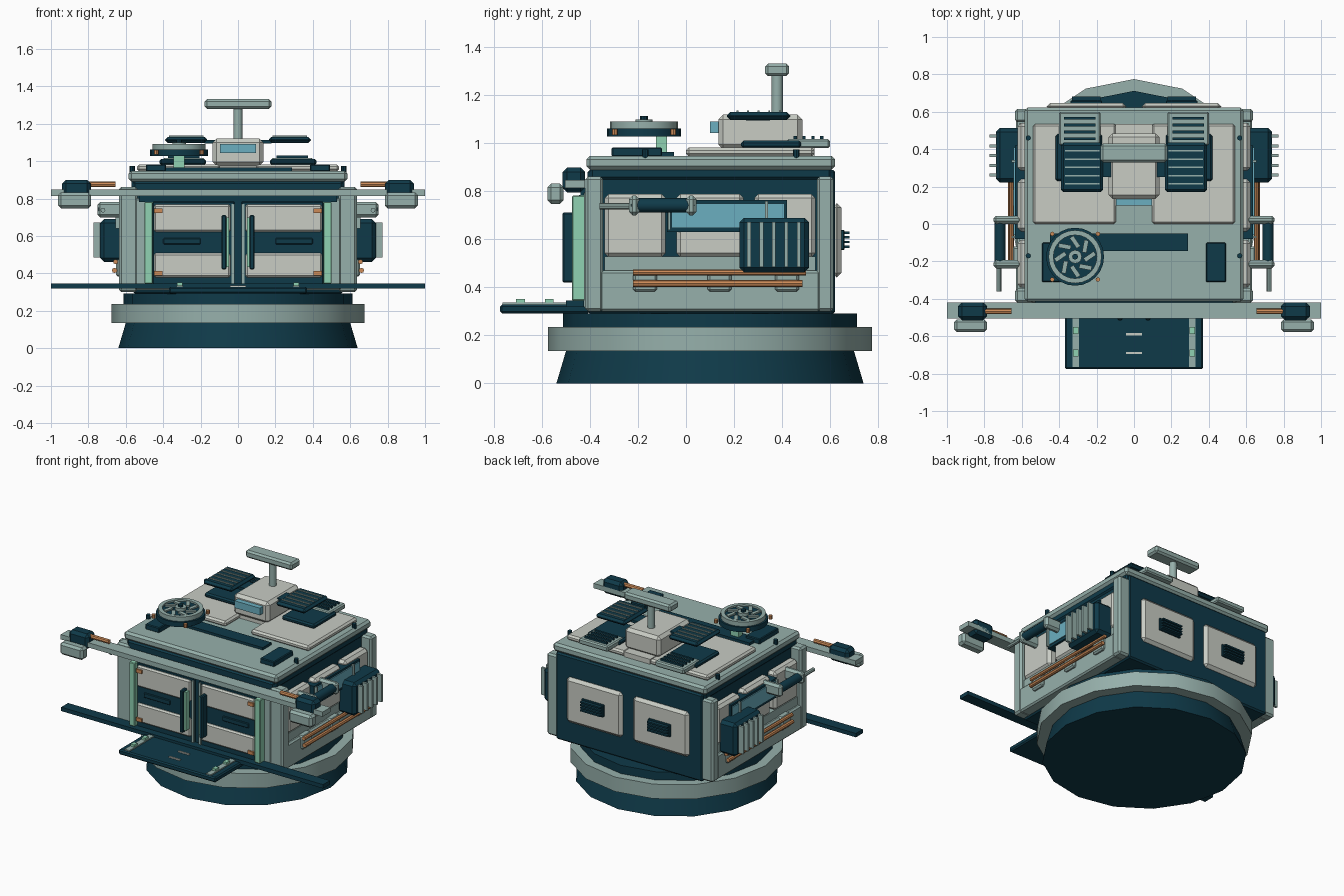
import bpy, bmesh, math
from mathutils import Vector, Matrix

if "Cube" in bpy.data.objects:
    bpy.data.objects.remove(bpy.data.objects["Cube"])


def material(name, hex_code):
    m = bpy.data.materials.new(name)
    srgb = [int(hex_code[i:i + 2], 16) / 255 for i in (0, 2, 4)]
    m.diffuse_color = [c / 12.92 if c < .04045 else ((c + .055) / 1.055) ** 2.4 for c in srgb] + [1]
    m.use_nodes = True
    m.node_tree.nodes["Principled BSDF"].inputs["Base Color"].default_value = m.diffuse_color
    return m


SAGE = material("sage", "96B0AB")
LIGHT = material("pale_grey", "C8CCC4")
DARK = material("dark_teal", "0F3A49")
MINT = material("mint", "90D2B2")
COPPER = material("copper", "CC8B58")
BLUE = material("glass_blue", "6BAFC0")


def finish(name, bm, mat, mirror=False, smooth=False):
    bmesh.ops.recalc_face_normals(bm, faces=bm.faces)
    me = bpy.data.meshes.new(name)
    bm.to_mesh(me)
    bm.free()
    me.materials.append(mat)
    ob = bpy.data.objects.new(name, me)
    bpy.context.collection.objects.link(ob)
    if mirror:
        ob.modifiers.new("Mirror", 'MIRROR')
    if smooth:
        bpy.ops.object.select_all(action='DESELECT')
        ob.select_set(True)
        bpy.context.view_layer.objects.active = ob
        bpy.ops.object.shade_smooth_by_angle(angle=math.radians(35))
    return ob


def box(name, x, y, z, mat, bevel=0.0, mirror=False):
    """Box from min/max ranges, with chamfered edges."""
    bm = bmesh.new()
    bmesh.ops.create_cube(bm, size=1)
    for v in bm.verts:
        v.co = [r[0] if c < 0 else r[1] for c, r in zip(v.co, (x, y, z))]
    if bevel:
        bmesh.ops.bevel(bm, geom=bm.edges[:], offset=bevel, segments=1, affect='EDGES')
    return finish(name, bm, mat, mirror)


def cyl(name, a, b, r, mat, n=16, r2=None, mirror=False):
    """Cylinder or cone between two points."""
    a, b = Vector(a), Vector(b)
    bm = bmesh.new()
    turn = (b - a).to_track_quat('Z', 'Y').to_matrix().to_4x4()
    bmesh.ops.create_cone(bm, cap_ends=True, segments=n, radius1=r, radius2=r if r2 is None else r2,
                          depth=(b - a).length, matrix=Matrix.Translation((a + b) / 2) @ turn)
    return finish(name, bm, mat, mirror, True)


def ring(name, centre, r_in, r_out, z, mat, n=24):
    """Flat hoop with a rectangular section."""
    bm = bmesh.new()
    section = [(r_in, z[0]), (r_out, z[0]), (r_out, z[1]), (r_in, z[1])]
    loops = [[bm.verts.new((centre[0] + r * math.cos(t), centre[1] + r * math.sin(t), h)) for r, h in section]
             for t in (math.tau * i / n for i in range(n))]
    for i in range(n):
        p, q = loops[i], loops[(i + 1) % n]
        for k in range(4):
            bm.faces.new((p[k], q[k], q[(k + 1) % 4], p[(k + 1) % 4]))
    return finish(name, bm, mat, False, True)


# Round pedestal
for name, z0, z1, r, r2, mat in (("base_foot", 0, .135, .64, .60, DARK), ("base_ring", .135, .235, .675, .675, SAGE),
                                 ("base_collar", .235, .292, .612, .612, DARK)):
    cyl(name, (0, .1, z0), (0, .1, z1), r, mat, 16, r2)

# Hull, posts, roof
box("hull_core", (-.56, .56), (-.41, .622), (.29, .89), DARK, .01)
box("hull_top_band", (-.57, .57), (-.4, .605), (.85, .9), DARK, .01)
box("roof_slab", (-.585, .585), (-.415, .622), (.89, .948), SAGE, .015)
for tag, y in (("front", (-.42, -.345)), ("back", (.545, .615))):
    box(tag + "_post", (.535, .635), y, (.3, .862), SAGE, .012, True)
box("side_sill", (.55, .632), (-.36, .56), (.3, .47), SAGE, .01, True)
box("side_ledge", (.55, .612), (-.34, .54), (.46, .528), SAGE, 0, True)
cyl("roof_bolt_back", (.565, .46, .94), (.565, .46, .975), .014, DARK, 8, mirror=True)
cyl("roof_bolt_front", (.565, -.17, .94), (.565, -.17, .975), .014, DARK, 8, mirror=True)

# Side panels and window
for i, (y0, y1) in enumerate(((-.34, -.085), (-.04, .24), (.285, .54))):
    box(f"side_panel_{i}", (.55, .622), (y0, y1), (.525, .79), LIGHT, .018, True)
box("window_frame", (.57, .637), (-.08, .42), (.63, .765), DARK, 0, True)
box("side_window", (.6, .644), (-.06, .41), (.648, .75), BLUE, 0, True)
for i, y in enumerate((-.07, .335)):
    box(f"window_bar_{i}", (.62, .655), (y - .006, y + .006), (.64, .76), SAGE, 0, True)

# Finned side box
box("side_radiator", (.6, .737), (.222, .513), (.462, .69), DARK, .02, True)
for i in range(5):
    y = .262 + i * .052
    box(f"radiator_fin_{i}", (.72, .772), (y - .008, y + .008), (.485, .672), SAGE, 0, True)

# Side canister with its arm and clamps
cyl("side_canister", (.717, -.23, .742), (.717, .035, .742), .03, DARK, 12, mirror=True)
cyl("canister_arm", (.722, -.36, .738), (.722, -.22, .738), .013, SAGE, 8, mirror=True)
for i, y in enumerate((-.215, .022)):
    box(f"canister_clamp_{i}", (.6, .752), (y - .022, y + .022), (.7, .782), SAGE, .015, True)

# Copper pipes and brackets
cyl("upper_pipe", (.655, -.22, .462), (.655, .5, .462), .013, COPPER, 8, mirror=True)
cyl("lower_pipe", (.66, -.22, .416), (.66, .485, .416), .014, COPPER, 8, mirror=True)
for i, y in enumerate((-.17, .14, .42)):
    box(f"pipe_bracket_{i}", (.6, .652), (y - .05, y + .05), (.382, .475), SAGE, .01, True)

# Front doors
box("door_frame", (-.55, .55), (-.425, -.38), (.31, .8), SAGE, .008)
box("door_backing", (-.49, .49), (-.432, -.4), (.34, .79), MINT)
box("door_head", (-.53, .53), (-.44, -.4), (.782, .815), DARK)
box("door_jamb", (.457, .5), (-.475, -.41), (.345, .782), MINT, .004, True)
box("door_leaf", (.018, .456), (-.45, -.41), (.335, .785), DARK, .005, True)
box("door_post", (.02, .035), (-.458, -.44), (.34, .77), SAGE, 0, True)
box("door_gap", (-.018, .018), (-.44, -.41), (.32, .8), DARK)
box("door_upper_panel", (.04, .45), (-.465, -.44), (.622, .768), LIGHT, .01, True)
box("door_lower_panel", (.04, .45), (-.465, -.44), (.378, .508), LIGHT, .01, True)
box("door_slot", (.2, .4), (-.458, -.44), (.555, .588), DARK, .004, True)
box("door_handle", (.062, .088), (-.515, -.46), (.42, .712), DARK, .006, True)
box("handle_trim", (.048, .062), (-.5, -.46), (.435, .7), MINT, 0, True)
for i, z in enumerate((.735, .4)):
    box(f"door_hinge_{i}", (.405, .448), (-.475, -.46), (z - .012, z + .012), COPPER, 0, True)

# Front crossbar with lamp heads
box("crossbar", (-1, 1), (-.505, -.42), (.815, .848), SAGE)
box("lamp_body", (.787, .94), (-.515, -.42), (.795, .9), DARK, .02, True)
box("lamp_head", (.785, .962), (-.578, -.51), (.748, .832), SAGE, .015, True)
cyl("lamp_rod", (.655, -.467, .876), (.8, -.467, .876), .015, COPPER, 8, mirror=True)

# Bumper bar and step
box("bumper_bar", (-1, 1), (-.5, -.425), (.318, .345), DARK)
box("front_step", (-.37, .37), (-.775, -.4), (.292, .328), DARK, .008)
box("step_strip", (.293, .33), (-.765, -.5), (.325, .336), SAGE, 0, True)
for i, y in enumerate((-.69, -.57)):
    box(f"step_stud_{i}", (.298, .325), (y - .018, y + .018), (.33, .351), MINT, 0, True)
for i, y in enumerate((-.59, -.69)):
    box(f"step_mark_{i}", (-.042, .042), (y - .006, y + .006), (.325, .336), LIGHT)

# Back panels with vents
box("back_panel", (.04, .468), (.61, .648), (.44, .752), LIGHT, .02, True)
box("back_vent", (.17, .34), (.64, .66), (.555, .64), DARK, .004, True)
for i in range(4):
    z = .57 + i * .019
    box(f"vent_slat_{i}", (.178, .332), (.65, .682), (z - .005, z + .005), DARK, 0, True)

# Roof plates and cabin
box("roof_plate", (.095, .54), (0, .535), (.945, .983), LIGHT, .012, True)
box("roof_plate_bridge", (-.1, .1), (.16, .535), (.945, .982), LIGHT)
box("cabin", (-.135, .135), (.135, .485), (.975, .1 + 1.02), LIGHT, .02)
box("cabin_window", (-.097, .097), (.1, .14), (1.043, 1.092), BLUE)
cyl("mast", (0, .38, 1.11), (0, .38, 1.285), .024, SAGE, 12)
box("mast_bar", (-.178, .178), (.33, .43), (1.28, 1.332), SAGE, .012)

# Louvred roof panels
box("solar_panel", (.165, .39), (.17, .435), (1.098, 1.13), DARK, .014, True)
box("solar_bracket", (.12, .18), (.25, .35), (1.095, 1.112), DARK, 0, True)
for i in range(5):
    y = .215 + i * .044
    box(f"solar_line_{i}", (.185, .37), (y - .004, y + .004), (1.128, 1.137), SAGE, 0, True)
box("grille_base", (.17, .42), (.23, .48), (.98, 1.012), DARK, .01, True)
box("grille_plate", (.18, .402), (.42, .6), (.98, 1.018), SAGE, .008, True)
for i in range(4):
    y = .455 + i * .037
    box(f"grille_slat_{i}", (.205, .375), (y - .007, y + .007), (1.01, 1.03), DARK, 0, True)

# Roof strip and side pads
box("roof_strip", (-.45, .29), (-.145, -.05), (.945, .965), DARK)
box("roof_pad", (.385, .492), (-.31, -.1), (.945, .983), DARK, .005, True)

# Roof fan
FX, FY = -.315, -.175
box("fan_strut", (FX - .03, FX + .03), (-.125, -.08), (.96, 1.035), MINT)
cyl("fan_disc", (FX, FY, 1.028), (FX, FY, 1.062), .155, DARK, 24)
cyl("fan_bowl", (FX, FY, 1.06), (FX, FY, 1.08), .135, DARK, 24)
ring("fan_rim", (FX, FY), .116, .142, (1.06, 1.092), SAGE)
cyl("fan_hub", (FX, FY, 1.07), (FX, FY, 1.1), .036, SAGE, 12)
cyl("fan_cap", (FX, FY, 1.1), (FX, FY, 1.115), .016, DARK, 8)
for i in range(8):
    blade = box(f"fan_blade_{i}", (.045, .112), (-.012, .012), (1.075, 1.09), SAGE)
    blade.data.transform(Matrix.Translation((FX, FY, 0)) @ Matrix.Rotation(math.tau * i / 8, 4, 'Z')
                         @ Matrix.Translation((.078, 0, 0)) @ Matrix.Rotation(.6, 4, 'Z')
                         @ Matrix.Translation((-.078, 0, 0)))
for i in range(4):
    x, y = FX + .122 * (1 if i % 2 else -1), FY + .122 * (1 if i // 2 else -1)
    cyl(f"fan_bolt_{i}", (x, y, 1.035), (x, y, 1.06), .012, COPPER, 8)
